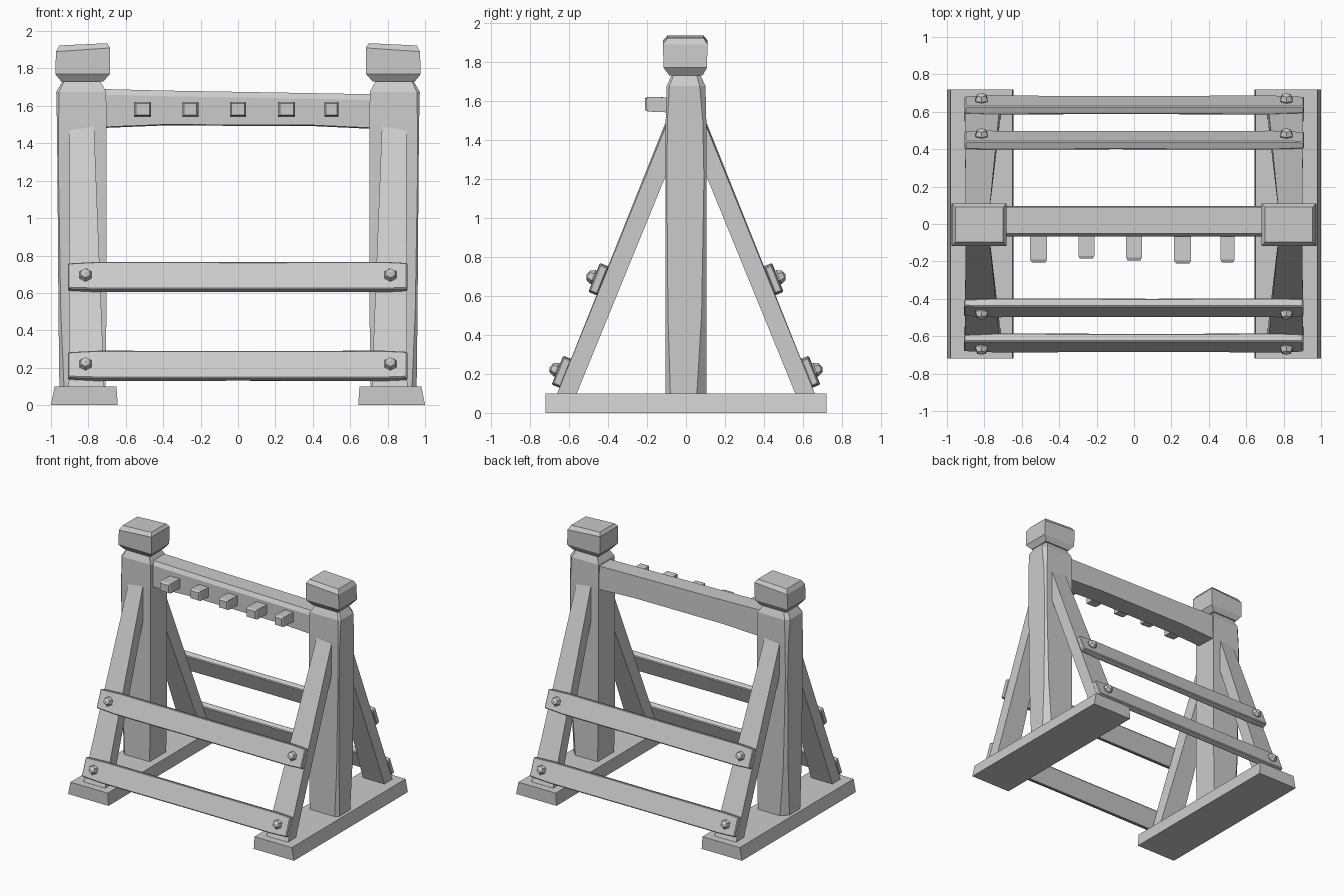
import bpy, bmesh, math
from mathutils import Vector

if "Cube" in bpy.data.objects:
    bpy.data.objects.remove(bpy.data.objects["Cube"], do_unlink=True)

grey = bpy.data.materials.new("plain_grey")
grey.use_nodes = True
tone = (0.6, 0.6, 0.6, 1)
grey.diffuse_color = tone
grey.node_tree.nodes["Principled BSDF"].inputs["Base Color"].default_value = tone


def finish(name, bm, bevel=0):
    bmesh.ops.recalc_face_normals(bm, faces=bm.faces)
    mesh = bpy.data.meshes.new(name)
    bm.to_mesh(mesh)
    bm.free()
    mesh.materials.append(grey)
    ob = bpy.data.objects.new(name, mesh)
    bpy.context.collection.objects.link(ob)
    if bevel:
        mod = ob.modifiers.new("worn_edges", "BEVEL")
        mod.width = bevel
        mod.segments = 1
        mod.angle_limit = math.radians(40)
    return ob


def loft(name, rings, bevel=0):
    """Skin a list of equal-length rings and cap both ends."""
    bm = bmesh.new()
    rows = [[bm.verts.new(p) for p in ring] for ring in rings]
    n = len(rows[0])
    for a, b in zip(rows, rows[1:]):
        for i in range(n):
            j = (i + 1) % n
            bm.faces.new((a[i], a[j], b[j], b[i]))
    bm.faces.new(rows[0])
    bm.faces.new(rows[-1])
    return finish(name, bm, bevel)


def rect(x0, x1, y0, y1, z, s=1, lean=0):
    """Level rectangle; lean lowers the outer edge."""
    return [(s * x0, y0, z), (s * x1, y0, z - lean),
            (s * x1, y1, z - lean), (s * x0, y1, z)]


def post_ring(z, x0, x1, y, c, s):
    """Level rectangle with chamfered outer corners, the rear one larger."""
    return [(s * x, v, z) for x, v in (
        (x0, -y), (x1 - c / 2, -y), (x1, -y + c / 2),
        (x1, y - c), (x1 - c, y), (x0, y))]


for s, side in ((1, "left"), (-1, "right")):
    # Ground sleeper
    loft(side + "_foot", [rect(0.643, 1.0, -0.72, 0.72, 0, s),
                          rect(0.65, 0.98, -0.72, 0.72, 0.1, s)])
    # Upright with worn outer corners and a tapered neck
    loft(side + "_post", [post_ring(*r, s) for r in (
        (0.09, 0.71, 0.955, 0.105, 0.05), (0.5, 0.703, 0.96, 0.105, 0.025),
        (1.2, 0.703, 0.965, 0.104, 0.012), (1.5, 0.703, 0.968, 0.104, 0.018),
        (1.675, 0.705, 0.972, 0.1, 0.03), (1.73, 0.735, 0.94, 0.075, 0.02),
        (1.76, 0.735, 0.94, 0.075, 0.02))])
    # Faceted post cap
    loft(side + "_cap", [rect(0.72, 0.945, -0.085, 0.085, 1.73, s),
                         rect(0.685, 0.977, -0.115, 0.108, 1.77, s),
                         rect(0.683, 0.973, -0.118, 0.11, 1.91, s, 0.02),
                         rect(0.7, 0.955, -0.095, 0.09, 1.935, s, 0.012)])
    # Slanted braces, wider at the foot
    for f, end in ((-1, "front"), (1, "back")):
        foot = rect(0.715, 0.905, f * 0.66, f * 0.56, 0.1, s)
        top = [(s * 0.77, f * 0.1, 1.5), (s * 0.9, f * 0.1, 1.48),
               (s * 0.9, f * 0.09, 1.25), (s * 0.77, f * 0.09, 1.25)]
        loft(f"{side}_{end}_brace", [foot, top])

# Rails bolted across the braces, lying in the slope of the braces
up = Vector((0, 0.371, 0.928))
out = Vector((0, -0.928, 0.371))
for turn, end in ((0, "front"), (math.pi, "back")):
    for level, y, z in (("lower", -0.636, 0.21), ("upper", -0.448, 0.685)):
        rings = []
        for x, h, d in ((-0.91, 0.145, 0.04), (-0.74, 0.16, 0.05),
                        (0.1, 0.157, 0.046), (0.78, 0.16, 0.05), (0.905, 0.148, 0.045)):
            mid = Vector((x, y, z))
            rings.append([mid + up * h * a / 2 + out * d * b / 2
                          for a, b in ((-1, -1), (1, -1), (1, 1), (-1, 1))])
        rail = loft(f"{end}_{level}_rail", rings, 0.006)
        rail.rotation_euler.z = turn
        for x, side in ((-0.815, "a"), (0.815, "b")):
            bm = bmesh.new()
            bmesh.ops.create_uvsphere(bm, u_segments=6, v_segments=4, radius=0.038)
            rot = Vector((0, 0, 1)).rotation_difference(out).to_matrix()
            bmesh.ops.rotate(bm, verts=bm.verts, matrix=rot)
            bmesh.ops.translate(bm, verts=bm.verts, vec=Vector((x, y, z)) + out * 0.03)
            bolt = finish(f"{end}_{level}_bolt_{side}", bm)
            bolt.rotation_euler.z = turn

# Top beam, slightly uneven along its length
loft("top_beam", [[(x, -0.068, lo), (x, 0.095, lo - 0.005), (x, 0.09, hi), (x, -0.05, hi),
                   (x, -0.068, hi - 0.03)]
                  for x, lo, hi in ((-0.72, 1.487, 1.69), (-0.4, 1.5, 1.682),
                                    (0.4, 1.497, 1.668), (0.72, 1.482, 1.662))])

# Row of hanging pegs on the front of the beam
for i, (x, w, tip) in enumerate(((-0.51, 0.045, -0.205), (-0.255, 0.043, -0.185),
                                 (0, 0.042, -0.195), (0.26, 0.045, -0.21),
                                 (0.5, 0.037, -0.205))):
    loft(f"peg_{i + 1}", [[(x + a * w * k, y, 1.58 + dz + b * 0.038 * k)
                           for a, b in ((-1, -1), (1, -1), (1, 1), (-1, 1))]
                          for y, k, dz in ((-0.05, 1, -0.003), (tip + 0.015, 1, 0.003),
                                           (tip, 0.8, 0.003))])
